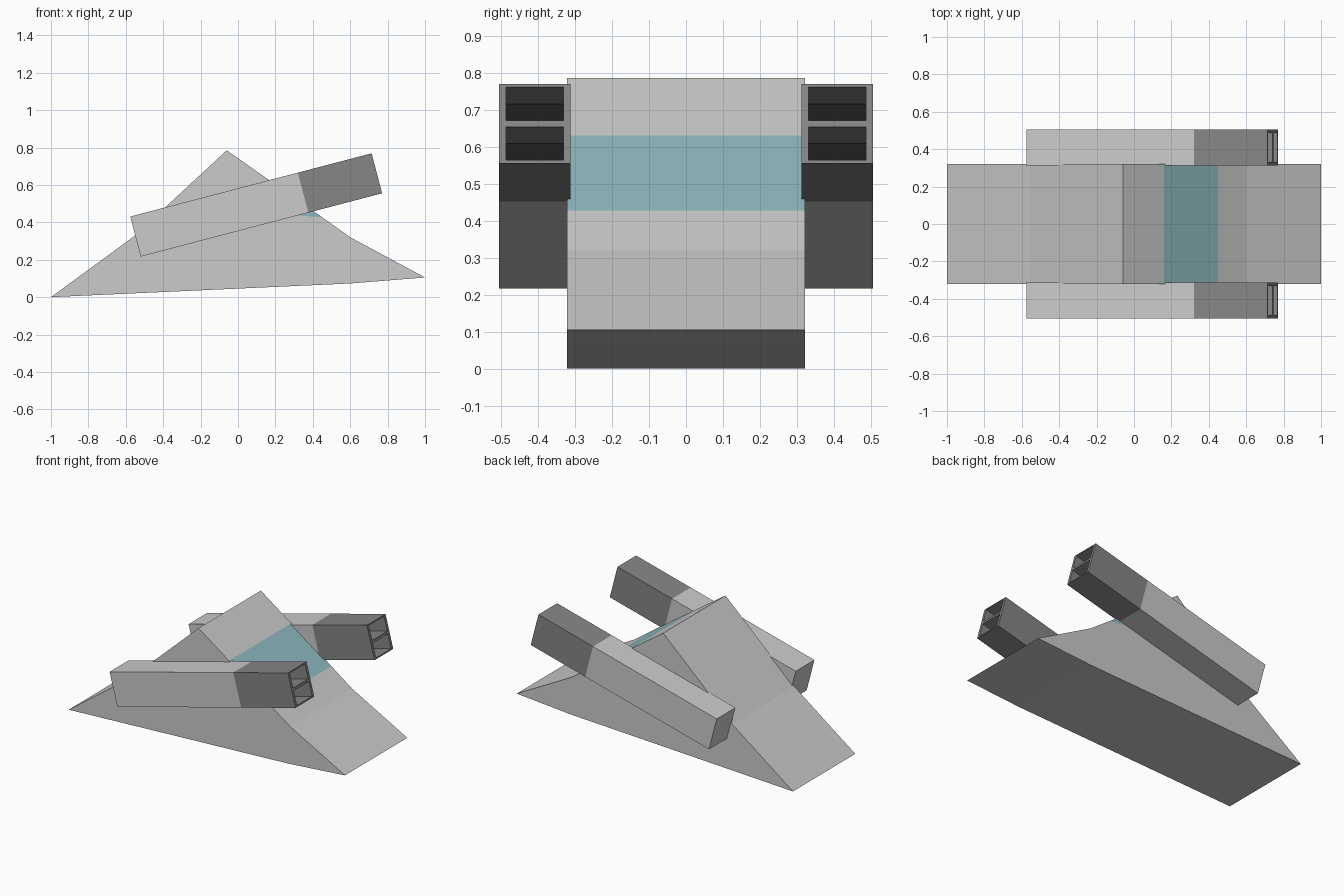
import bpy, bmesh, math
from mathutils import Vector

if "Cube" in bpy.data.objects:
    bpy.data.objects.remove(bpy.data.objects["Cube"])


def material(name, rgb):
    m = bpy.data.materials.new(name)
    m.diffuse_color = (*rgb, 1)
    m.use_nodes = True
    m.node_tree.nodes["Principled BSDF"].inputs["Base Color"].default_value = m.diffuse_color
    return m


GLASS = material("teal_glass", (0.27, 0.49, 0.53))
DARK = material("dark_metal", (0.24, 0.24, 0.24))
BLACK = material("black", (0.012, 0.012, 0.012))


def finish(bm, name, mats=()):
    bmesh.ops.recalc_face_normals(bm, faces=bm.faces[:])
    me = bpy.data.meshes.new(name)
    bm.to_mesh(me)
    bm.free()
    for m in mats:
        me.materials.append(m)
    ob = bpy.data.objects.new(name, me)
    bpy.context.collection.objects.link(ob)
    return ob


def slab(name, profile, y0, y1, mats=()):
    """Side profile (x, z) extruded across y."""
    bm = bmesh.new()
    f = bm.faces.new([bm.verts.new((x, y0, z)) for x, z in profile])
    ext = bmesh.ops.extrude_face_region(bm, geom=[f])["geom"]
    vs = [g for g in ext if isinstance(g, bmesh.types.BMVert)]
    bmesh.ops.translate(bm, verts=vs, vec=(0, y1 - y0, 0))
    return finish(bm, name, mats)


# Wedge hull with a notch for the window, and the window filling it
W = 0.322
slab("hull", [(-1, 0), (0.6, 0.073), (1, 0.105), (0.6, 0.32), (0.45, 0.427),
              (0.2, 0.445), (0.16, 0.63), (-0.06, 0.785), (-0.56, 0.322)], -W, W)
slab("window", [(0.45, 0.427), (0.16, 0.63), (0.2, 0.445)], -W, W, [GLASS])

# Tilted side pods: u runs along the pod, v across it
A = math.atan2(0.338, 1.29)
U = Vector((math.cos(A), 0, math.sin(A)))
V = Vector((-math.sin(A), 0, math.cos(A)))
BASE = Vector((-0.52, 0, 0.217))
LENGTH, SPLIT, H = 1.334, 0.926, 0.221
Y0, Y1 = 0.312, 0.505


def at(u, v, y=0):
    return BASE + U * u + V * v + Vector((0, y, 0))


def muzzle(name, s):
    """Dark pod end with two stacked rectangular recesses."""
    bm = bmesh.new()
    outline = [(Y0, 0), (Y1, 0), (Y1, H / 2), (Y1, H), (Y0, H), (Y0, H / 2)]
    rear = [bm.verts.new(at(SPLIT, v, s * y)) for y, v in outline]
    tip = [bm.verts.new(at(LENGTH, v, s * y)) for y, v in outline]
    bm.faces.new(rear)
    for i in range(6):
        j = (i + 1) % 6
        bm.faces.new((rear[i], rear[j], tip[j], tip[i]))
    cells = [bm.faces.new((tip[0], tip[1], tip[2], tip[5])),
             bm.faces.new((tip[5], tip[2], tip[3], tip[4]))]
    bmesh.ops.recalc_face_normals(bm, faces=bm.faces[:])
    bmesh.ops.inset_individual(bm, faces=cells, thickness=0.012)
    mid = s * (Y0 + Y1) / 2
    for f in cells:
        for v in f.verts:
            v.co.y = mid + math.copysign(0.078, v.co.y - mid)
    for f in bmesh.ops.extrude_discrete_faces(bm, faces=cells)["faces"]:
        bmesh.ops.translate(bm, verts=f.verts[:], vec=-U * 0.18)
        f.material_index = 1
    finish(bm, name, [DARK, BLACK])


for side, s in (("left", 1), ("right", -1)):
    corners = [at(0, 0), at(SPLIT, 0), at(SPLIT, H), at(0, H)]
    slab(side + "_pod", [(c.x, c.z) for c in corners], s * Y0, s * Y1)
    muzzle(side + "_pod_muzzle", s)
